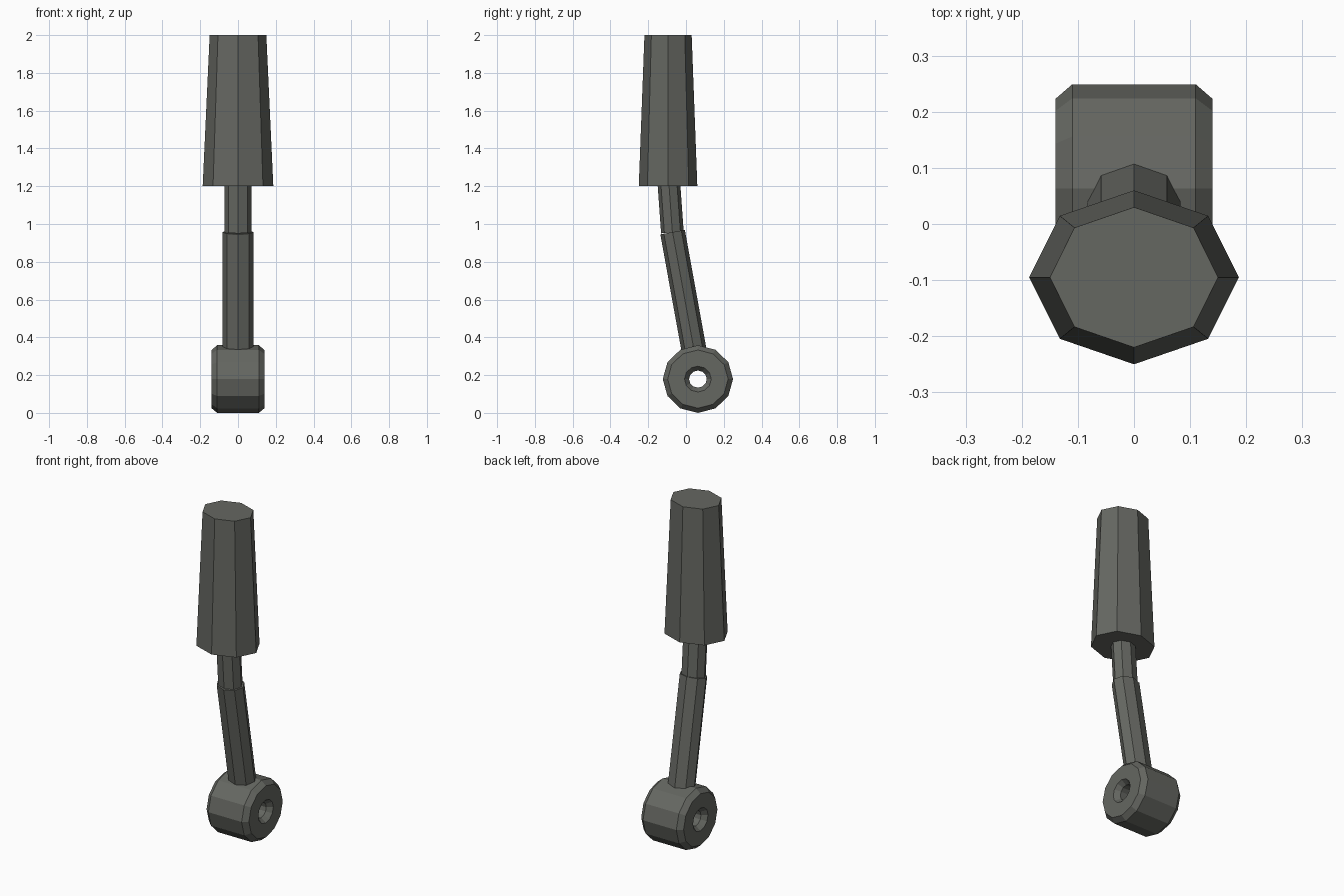
import bpy, bmesh, math
from mathutils import Vector

if "Cube" in bpy.data.objects:
    bpy.data.objects.remove(bpy.data.objects["Cube"])

metal = bpy.data.materials.new("dark_grey_metal")
metal.diffuse_color = (0.13, 0.135, 0.12, 1)
metal.use_nodes = True
metal.node_tree.nodes["Principled BSDF"].inputs["Base Color"].default_value = metal.diffuse_color


def loft(name, rings, sides, closed=False):
    """Skin rings (centre, u, v); cap the ends, or join last to first if closed."""
    bm = bmesh.new()
    loops = []
    for c, u, v in rings:
        c, u, v = Vector(c), Vector(u), Vector(v)
        loops.append([bm.verts.new(c + u * math.cos(a) + v * math.sin(a))
                      for a in (2 * math.pi * i / sides for i in range(sides))])
    pairs = list(zip(loops, loops[1:]))
    if closed:
        pairs.append((loops[-1], loops[0]))
    else:
        bm.faces.new(loops[0])
        bm.faces.new(loops[-1])
    for a, b in pairs:
        for i in range(sides):
            j = (i + 1) % sides
            bm.faces.new((a[i], a[j], b[j], b[i]))
    bmesh.ops.recalc_face_normals(bm, faces=bm.faces)
    me = bpy.data.meshes.new(name)
    bm.to_mesh(me)
    bm.free()
    me.materials.append(metal)
    ob = bpy.data.objects.new(name, me)
    bpy.context.collection.objects.link(ob)
    return ob


def rod(name, start, end, rx, ry):
    """Octagonal rod leaning in the y-z plane, ends square to its axis."""
    s, e = Vector(start), Vector(end)
    v = (e - s).normalized().cross(Vector((1, 0, 0))) * ry
    loft(name, [(s, (rx, 0, 0), v), (e, (rx, 0, 0), v)], 8)


# tapered hand grip
loft("grip", [((0, -0.095, 1.2), (0.187, 0, 0), (0, 0.155, 0)),
              ((0, -0.095, 2.0), (0.15, 0, 0), (0, 0.125, 0))], 8)

# two-part bent shaft
rod("lower_shaft", (0, 0.0465, 0.31), (0, -0.071, 0.957), 0.083, 0.066)
rod("upper_shaft", (0, -0.072, 0.955), (0, -0.091, 1.22), 0.072, 0.06)

# pivot barrel with chamfered rims and a countersunk through hole
profile = [(-0.14, 0.16), (-0.11, 0.186), (0.11, 0.186), (0.14, 0.16),
           (0.14, 0.071), (0.11, 0.047), (-0.11, 0.047), (-0.14, 0.071)]
loft("pivot_barrel", [((x, 0.063, 0.179), (0, r, 0), (0, 0, r * 0.963))
                      for x, r in profile], 12, closed=True)
